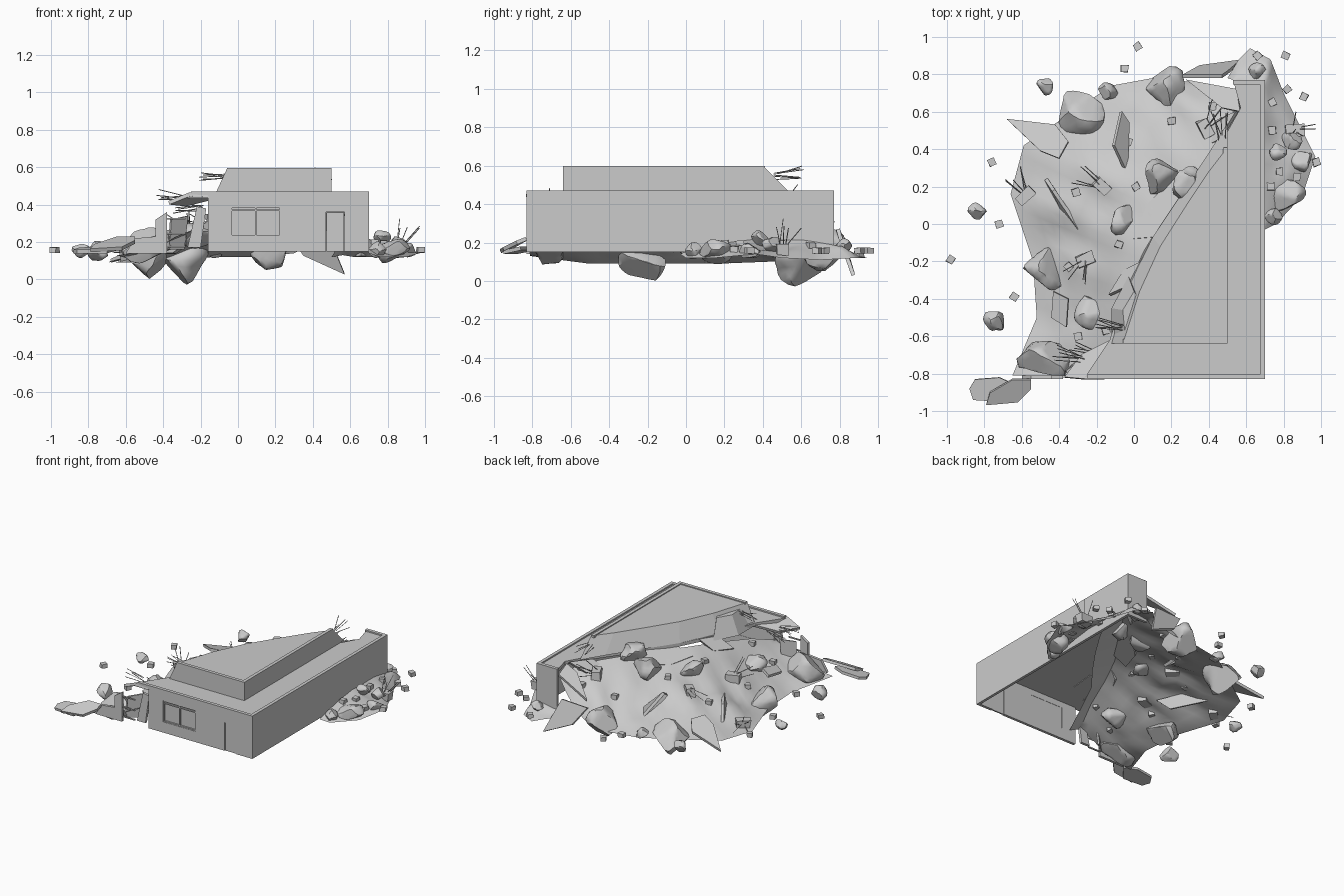
import bpy, bmesh, math, random
from mathutils import Vector, noise
from mathutils.bvhtree import BVHTree

if "Cube" in bpy.data.objects:
    bpy.data.objects.remove(bpy.data.objects["Cube"])

random.seed(4)


def finish(name, bm, smooth=None):
    bmesh.ops.recalc_face_normals(bm, faces=bm.faces)
    me = bpy.data.meshes.new(name)
    bm.to_mesh(me)
    bm.free()
    ob = bpy.data.objects.new(name, me)
    bpy.context.collection.objects.link(ob)
    if smooth:
        bpy.context.view_layer.objects.active = ob
        ob.select_set(True)
        bpy.ops.object.shade_smooth_by_angle(angle=math.radians(smooth))
        ob.select_set(False)
    return ob


def add_prism(bm, low, high):
    a = [bm.verts.new(p) for p in low]
    b = [bm.verts.new(p) for p in high]
    bm.faces.new(a[::-1])
    bm.faces.new(b)
    for i in range(len(a)):
        j = (i + 1) % len(a)
        bm.faces.new((a[i], a[j], b[j], b[i]))


def boxes(name, items):
    bm = bmesh.new()
    for x0, x1, y0, y1, z0, z1 in items:
        c = [(x0, y0), (x1, y0), (x1, y1), (x0, y1)]
        add_prism(bm, [(*p, z0) for p in c], [(*p, z1) for p in c])
    return finish(name, bm)


def prism(name, low, high, z0, z1):
    bm = bmesh.new()
    add_prism(bm, [(*p, z0) for p in low], [(*p, z1) for p in high])
    return finish(name, bm)


def plate(name, pts, th=.02):
    # broken slab: polygon of 3D points with thickness along its normal
    pts = [Vector(p) for p in pts]
    n = sum((pts[i].cross(pts[(i + 1) % len(pts)]) for i in range(len(pts))), Vector()).normalized()
    bm = bmesh.new()
    add_prism(bm, [p - n * th / 2 for p in pts], [p + n * th / 2 for p in pts])
    return finish(name, bm)


def rock(name, loc, size):
    bm = bmesh.new()
    bmesh.ops.create_icosphere(bm, subdivisions=3, radius=1)
    cuts = [(Vector([random.uniform(-1, 1) for _ in range(3)]).normalized(), random.uniform(.55, .8)) for _ in range(9)]
    off = Vector((random.random() * 50, 0, 0))
    for v in bm.verts:
        v.co *= 1.05 + .3 * noise.noise(v.co * 1.3 + off)
        for n, d in cuts:
            v.co -= n * max(0, v.co.dot(n) - d)
        v.co = Vector((v.co.x * size[0], v.co.y * size[1], v.co.z * size[2])) * 1.2 + Vector(loc)
    return finish(name, bm, 35)


def rebar(name, loc, aim, count=5, length=.13, spread=.5):
    bm = bmesh.new()
    for _ in range(count):
        d = (Vector(aim).normalized() + Vector([random.uniform(-spread, spread) for _ in range(3)])).normalized()
        start = Vector(loc) + Vector([random.uniform(-.02, .02) for _ in range(3)])
        m = d.to_track_quat('Z', 'Y').to_matrix().to_4x4()
        m.translation = start + d * length / 2
        bmesh.ops.create_cone(bm, segments=4, radius1=.0025, radius2=.0025, depth=length, cap_ends=True, matrix=m)
    return finish(name, bm)


def chunk(name, loc, s):
    bm = bmesh.new()
    bmesh.ops.create_cube(bm, size=1)
    a = random.uniform(0, 3)
    for v in bm.verts:
        x, y, z = [c * k * random.uniform(.8, 1.1) for c, k in zip(v.co, s)]
        v.co = Vector((x * math.cos(a) - y * math.sin(a), x * math.sin(a) + y * math.cos(a), z)) + Vector(loc)
    return finish(name, bm)


def mound(name, outer, inner, power, ts, bump, sub=5):
    # rubble surface lofted from the foot line up to the break line
    bm = bmesh.new()
    rows = []
    for i in range((len(outer) - 1) * sub + 1):
        k, f = min(i // sub, len(outer) - 2), 0
        f = i / sub - k
        o = Vector(outer[k]).lerp(Vector(outer[k + 1]), f)
        n = Vector(inner[k]).lerp(Vector(inner[k + 1]), f)
        row = []
        for t in ts:
            p = n.lerp(o, t)
            p.z = o.z + (n.z - o.z) * max(0, 1 - abs(t)) ** power
            p.z += bump * noise.noise(p * 6) * (1 - abs(2 * min(max(t, 0), 1) - 1))
            row.append(bm.verts.new(p))
        rows.append(row)
    for a, b in zip(rows, rows[1:]):
        for j in range(len(ts) - 1):
            bm.faces.new((a[j], a[j + 1], b[j + 1], b[j]))
    tree = BVHTree.FromBMesh(bm)
    ob = finish(name, bm, 50)
    if sum(p.normal.z for p in ob.data.polygons) < 0:
        ob.data.flip_normals()
    return tree


# Rubble mounds
ts = [-.2, -.1] + [i / 10 for i in range(11)]
main = mound("rubble_slope",
             [(-.65, -.81, .13), (-.52, -.5, .09), (-.54, -.2, .09), (-.66, .16, .09), (-.59, .42, .1),
              (-.33, .6, .11), (-.12, .74, .12), (.1, .78, .12), (.3, .76, .14)],
             [(-.2, -.81, .28), (-.12, -.6, .35), (-.04, -.35, .4), (.05, -.15, .42), (.17, .05, .43),
              (.3, .22, .43), (.42, .4, .43), (.52, .55, .42), (.55, .7, .36)], 1.3, ts, .06)
side = mound("side_rubble",
             [(.5, .78, .12), (.56, .88, .13), (.62, .94, .12), (.73, .88, .12), (.8, .7, .11),
              (.9, .5, .12), (.97, .36, .14), (.9, .15, .12), (.76, 0, .12), (.7, -.03, .14)],
             [(.56, .76, .17), (.6, .76, .18), (.65, .76, .19), (.69, .74, .2), (.69, .6, .22),
              (.69, .45, .22), (.69, .35, .22), (.69, .2, .2), (.69, .06, .17), (.69, 0, .15)],
             .8, [i / 6 for i in range(7)], .04)


def ground(x, y):
    for t in (main, side):
        hit = t.ray_cast(Vector((x, y, 2)), Vector((0, 0, -1)))[0]
        if hit:
            return hit.z
    return .15


# Walls with window and door openings
F, B, L, R = -.83, .77, -.16, .70
f2 = F + .02
boxes("front_wall", [(L, -.04, F, f2, .15, .45), (-.04, .23, F, f2, .15, .23), (-.04, .23, F, f2, .39, .45),
                     (.23, .47, F, f2, .15, .45), (.47, .57, F, f2, .36, .45), (.57, R, F, f2, .15, .45)])
boxes("side_wall", [(R - .02, R, f2, B, .15, .45)])
boxes("back_wall", [(.53, R - .02, B - .02, B, .15, .45)])
boxes("window_panes", [(-.04, .23, F + .014, F + .018, .23, .39)])
boxes("window_frame", [(-.04, .23, F + .003, F + .014, z, z + .008) for z in (.23, .365, .382)] +
      [(x, x + .008, F + .003, F + .014, .23, .39) for x in (-.04, .091, .222)])
boxes("door", [(.473, .567, F + .006, F + .016, .15, .357)])

# Broken main roof with parapet
brk = [(.53, B), (.57, .62), (.48, .46), (.31, .22), (.1, -.07), (-.04, -.34), (-.13, -.62), (-.27, F)]
roof = [(R, F), (R, B)] + brk
prism("main_roof", roof, roof, .435, .46)
boxes("roof_parapet", [(R - .025, R, F, B, .435, .47), (-.25, R - .025, F, F + .025, .435, .47),
                       (.53, R - .025, B - .025, B, .435, .47)])

# Upper tier, its broken face sloping back
low = [(.5, -.64), (.5, .54), (.4, .38), (.26, .17), (.1, -.07), (-.03, -.34), (-.12, -.64)]
high = [(.5, -.64), (.5, .41), (.4, .28), (.28, .1), (.14, -.12), (.03, -.36), (-.06, -.64)]
prism("upper_tier", low, high, .46, .59)
boxes("tier_parapet", [(.475, .5, -.64, .41, .58, .597), (-.06, .475, -.64, -.615, .58, .597)])

# Broken front corner
plate("broken_wall_stub", [(-.6, -.82, .14), (-.38, -.82, .14), (-.38, -.82, .36), (-.44, -.82, .32),
                           (-.44, -.82, .23), (-.55, -.82, .22)])
plate("sagging_eave", [(-.16, -.83, .45), (-.26, -.83, .455), (-.37, -.82, .41), (-.28, -.7, .4), (-.12, -.62, .44)])
plate("leaning_slab_a", [(-.27, -.8, .17), (-.2, -.8, .17), (-.17, -.8, .38), (-.22, -.8, .39)])
plate("leaning_slab_b", [(-.37, -.79, .16), (-.29, -.72, .16), (-.27, -.72, .34), (-.36, -.79, .32)], .012)
boxes("broken_window_frame", [(-.38, -.28, -.82, -.81, z, z + .008) for z in (.17, .24, .32)])
plate("front_slab_a", [(-.88, -.88, .15), (-.85, -.83, .16), (-.72, -.82, .17), (-.63, -.86, .17),
                       (-.7, -.95, .15), (-.86, -.94, .15)])
plate("front_slab_b", [(-.55, -.83, .22), (-.55, -.88, .2), (-.62, -.95, .165), (-.79, -.965, .155),
                       (-.77, -.9, .18), (-.65, -.83, .22)])

# Fallen slabs and shards
plate("back_slab", [(.26, .79, .26), (.47, .79, .27), (.5, .81, .2), (.57, .87, .03), (.35, .84, .13)])
plate("hanging_slab", [(.28, .77, .3), (.55, .72, .4), (.57, .6, .43), (.47, .62, .4)])
plate("outer_slab", [(-.68, .56, .1), (-.42, .53, .16), (-.35, .44, .2), (-.4, .35, .21), (-.5, .39, .18)])
plate("shard_a", [(-.07, .6, .22), (-.03, .54, .24), (-.04, .27, .24), (-.11, .42, .33)])
plate("shard_b", [(-.47, .24, .14), (-.43, .18, .24), (-.26, -.07, .2), (-.34, -.02, .14)])
plate("shard_c", [(-.44, -.5, .22), (-.36, -.55, .23), (-.35, -.4, .26), (-.43, -.36, .24)])
plate("break_slab_a", [(0, -.08, .38), (.13, -.07, .43), (.32, .2, .45), (.22, .25, .4), (.07, .1, .36)])
plate("break_slab_b", [(-.13, -.38, .36), (-.02, -.33, .45), (.05, -.2, .46), (-.05, -.25, .37)])
plate("break_slab_c", [(.36, .4, .36), (.46, .45, .44), (.55, .6, .45), (.44, .55, .38)])
prism("broken_tier_block", [(-.12, -.62), (.03, -.6), (.05, -.4), (-.03, -.28), (-.12, -.45)],
      [(-.05, -.57), (.03, -.56), (.04, -.42), (0, -.36), (-.06, -.46)], .43, .565)

# Boulders: x, y, z, radii
for i, (x, y, z, a, h) in enumerate([
        (-.3, .59, .1, .11, .1), (.17, .72, .15, .1, .1), (-.48, -.23, .11, .1, .095), (-.48, -.72, .18, .11, .09),
        (-.23, -.47, .24, .075, .06), (.28, .2, .45, .075, .07), (.14, .26, .4, .08, .08), (-.06, .02, .34, .065, .05),
        (-.47, .74, .155, .042, .04), (-.14, .71, .15, .042, .04), (-.83, .07, .155, .042, .03),
        (-.74, -.51, .15, .047, .05), (.83, .15, .16, .08, .06), (.75, .03, .16, .045, .035),
        (.77, .39, .22, .045, .035), (.84, .45, .18, .05, .04), (.66, .82, .18, .04, .03), (.9, .33, .16, .05, .035)]):
    rock(f"boulder_{i + 1}", (x, y, z), (a, a * random.uniform(.85, 1.1), h))

# Small loose blocks
for i, (x, y) in enumerate([(-.98, -.19), (.02, .95), (-.05, .83), (-.76, .33), (-.72, 0), (-.64, -.39), (.81, .9),
                            (.82, .72), (.91, .68), (.66, .9), (.42, .63), (.2, .55), (-.03, .44), (.01, .2),
                            (-.31, .17), (-.08, -.11), (-.35, -.23), (.975, .33), (.74, .65), (.74, .5),
                            (.78, .28), (.84, .5), (.73, .2), (.87, .25), (-.3, -.6), (-.15, -.57)]):
    chunk(f"loose_block_{i + 1}", (x, y, ground(x, y) + .008), (.042, .04, .032))

# Concrete lumps with reinforcing bars
for i, (x, y, aim) in enumerate([(-.17, .2, (-1, .5, .3)), (-.58, .15, (-.3, 1, .3)), (-.26, -.19, (-.6, -1, .3)),
                                 (.38, .51, (.3, .4, .4)), (.86, .5, (.3, .2, 1))]):
    z = ground(x, y) + .015
    chunk(f"concrete_lump_{i + 1}", (x, y, z), (.1, .065, .06))
    rebar(f"lump_bars_{i + 1}", (x, y, z), aim, length=.15)

# Bars sticking out of the broken edges
for i, (p, aim) in enumerate([((-.28, -.72, .43), (-1, .2, .1)), ((-.2, -.7, .38), (-1, .3, 0)),
                              ((-.07, -.55, .555), (-1, .2, .05)), ((.47, .46, .54), (-.1, 1, .1))]):
    rebar(f"edge_bars_{i + 1}", p, aim, 6, .14, .25)
